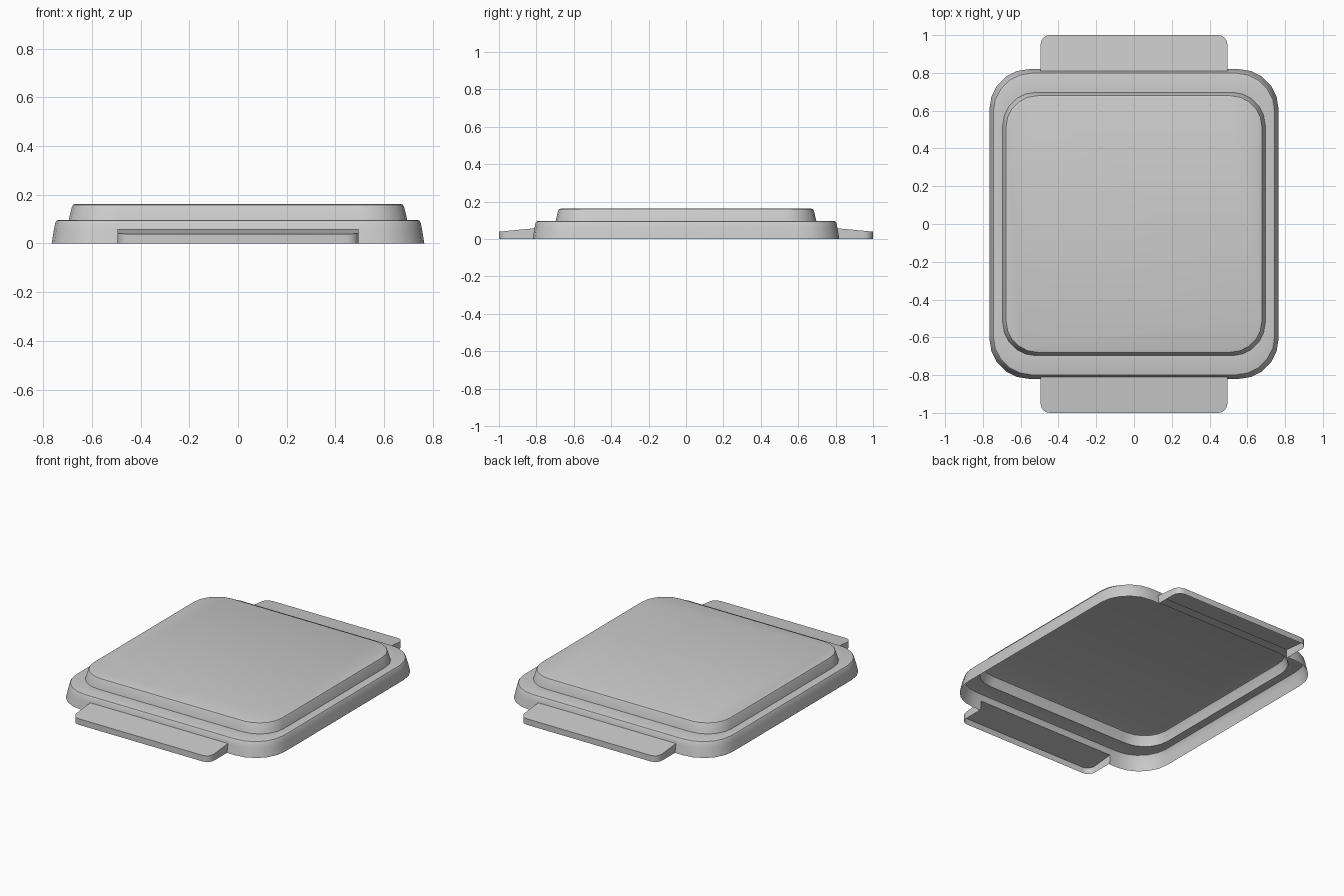
import bpy, bmesh, math

default = bpy.data.objects.get("Cube")
if default:
    bpy.data.objects.remove(default)

grey = bpy.data.materials.new("plain grey")
grey.use_nodes = True
grey.diffuse_color = (0.6, 0.6, 0.6, 1)
grey.node_tree.nodes["Principled BSDF"].inputs["Base Color"].default_value = (0.6, 0.6, 0.6, 1)

TAB_X = 0.495     # half width of the strap tabs
NOTCH_Z = 0.057   # height of the openings behind the tabs
STEPS = 5         # segments in each body corner


def finish(bm, name):
    mesh = bpy.data.meshes.new(name)
    bm.to_mesh(mesh)
    bm.free()
    obj = bpy.data.objects.new(name, mesh)
    bpy.context.collection.objects.link(obj)
    mesh.materials.append(grey)
    bpy.ops.object.select_all(action='DESELECT')
    obj.select_set(True)
    bpy.context.view_layer.objects.active = obj
    bpy.ops.object.shade_smooth_by_angle(angle=math.radians(35))
    return obj


def arc(cx, cy, r, start, steps):
    return [(cx + r * math.cos(start + math.pi / 2 * i / steps),
             cy + r * math.sin(start + math.pi / 2 * i / steps)) for i in range(steps + 1)]


def outline(hx, hy, r):
    """Rounded rectangle with extra points at the tab edges."""
    cx, cy = hx - r, hy - r
    return (arc(cx, cy, r, 0, STEPS) + [(TAB_X, hy), (-TAB_X, hy)]
            + arc(-cx, cy, r, math.pi / 2, STEPS)
            + arc(-cx, -cy, r, math.pi, STEPS) + [(-TAB_X, -hy), (TAB_X, -hy)]
            + arc(cx, -cy, r, math.pi * 1.5, STEPS))


# Stepped open-bottomed body: half width, half depth, corner radius, height
bm = bmesh.new()
sections = [
    (0.765, 0.820, 0.21, 0.0),
    (0.756, 0.810, 0.21, NOTCH_Z),
    (0.750, 0.804, 0.21, 0.086),
    (0.745, 0.799, 0.205, 0.094),
    (0.735, 0.789, 0.20, 0.097),
    (0.695, 0.697, 0.175, 0.097),
    (0.682, 0.684, 0.17, 0.150),
    (0.677, 0.679, 0.165, 0.159),
    (0.665, 0.667, 0.16, 0.163),
]
rings = [[bm.verts.new((x, y, z)) for x, y in outline(hx, hy, r)]
         for hx, hy, r, z in sections]
count = len(rings[0])
notches = (STEPS + 1, 3 * STEPS + 5)
for level, (low, high) in enumerate(zip(rings, rings[1:])):
    for i in range(count):
        j = (i + 1) % count
        if level == 0 and i in notches:
            continue
        bm.faces.new((low[i], low[j], high[j], high[i]))
bm.faces.new(rings[-1])
finish(bm, "case_shell")


# Sloping strap tabs, open underneath and towards the body
def make_tab(name, side):
    bm = bmesh.new()
    r, inner, outer = 0.05, 0.81, 1.0
    path = ([(TAB_X, inner)] + arc(TAB_X - r, outer - r, r, 0, 4)
            + arc(r - TAB_X, outer - r, r, math.pi / 2, 4) + [(-TAB_X, inner)])
    top, rim = [], []
    for x, y in path:
        z = NOTCH_Z - (y - inner) / (outer - inner) * 0.018
        top.append(bm.verts.new((x * side, y * side, z)))
        rim.append(bm.verts.new((x * side, y * side, 0)))
    bm.faces.new(top)
    for i in range(len(path) - 1):
        bm.faces.new((rim[i], rim[i + 1], top[i + 1], top[i]))
    finish(bm, name)


make_tab("front_tab", -1)
make_tab("back_tab", 1)
